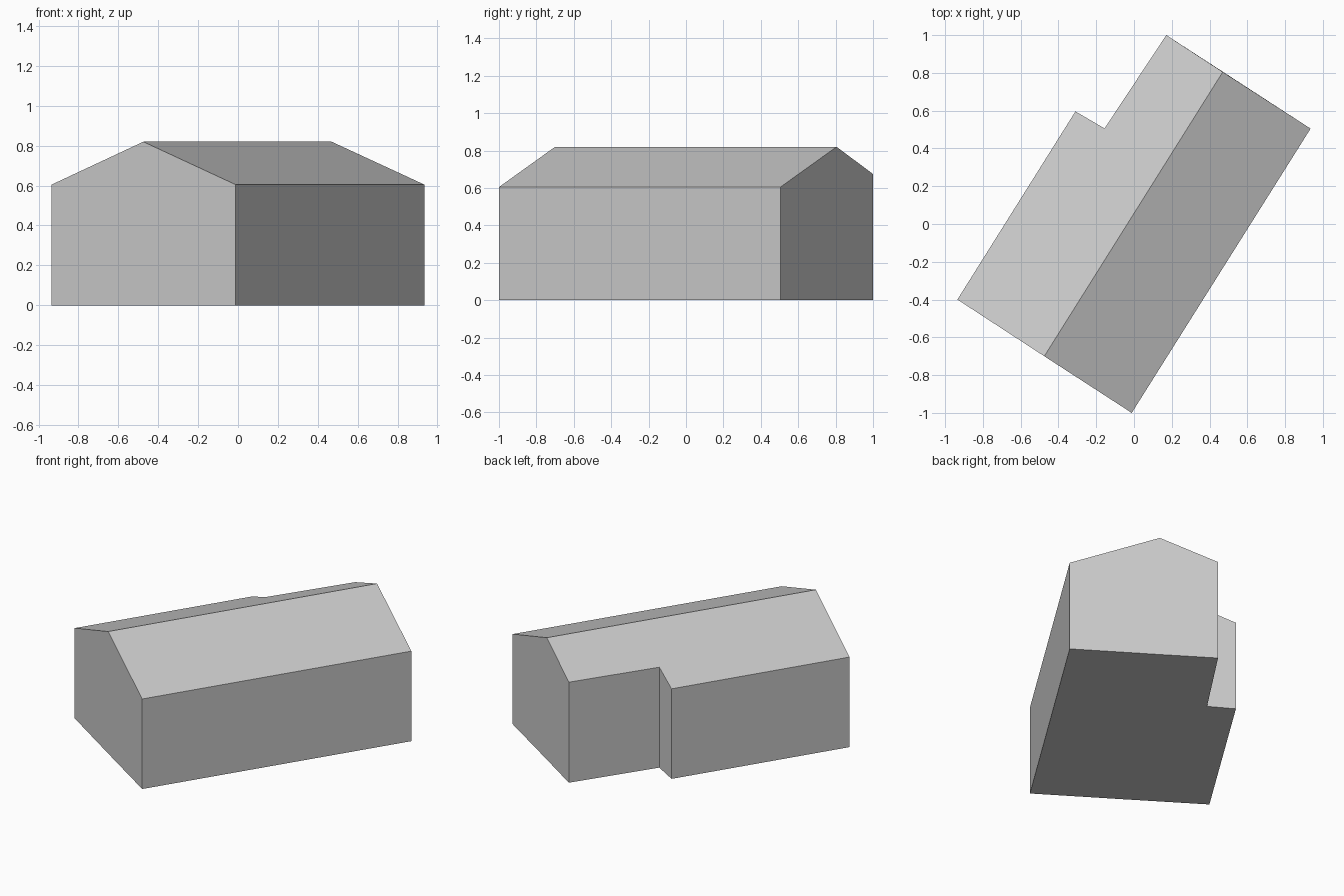
import bpy
import bmesh
from mathutils import Vector

cube = bpy.data.objects.get("Cube")
if cube:
    bpy.data.objects.remove(cube, do_unlink=True)

EAVE, STEP_EAVE, RIDGE = 0.605, 0.675, 0.82


def make_material(name, colour):
    mat = bpy.data.materials.new(name)
    mat.use_nodes = True
    mat.diffuse_color = colour
    mat.node_tree.nodes["Principled BSDF"].inputs["Base Color"].default_value = colour
    return mat


# Footprint corners, anticlockwise from above, each with its wall height
outline = [
    (-0.935, -0.40, EAVE),        # front right corner
    (-0.475, -0.70, RIDGE),       # front gable peak
    (-0.012, -1.0, EAVE),         # front left corner
    (0.935, 0.505, EAVE),         # back left corner
    (0.47, 0.805, RIDGE),         # back gable peak
    (0.171, 1.0, STEP_EAVE),      # back right corner, set in
    (-0.156, 0.506, STEP_EAVE),   # inner corner of the step
    (-0.31, 0.596, EAVE),         # outer corner of the step
]

bm = bmesh.new()
base = [bm.verts.new((x, y, 0)) for x, y, z in outline]
top = [bm.verts.new(p) for p in outline]

# Floor
bm.faces.new(base[::-1])

# Walls, with each gable kept as one five-sided face
front_gable = [base[0], base[1], base[2], top[2], top[1], top[0]]
back_gable = [base[3], base[4], base[5], top[5], top[4], top[3]]
bm.faces.new(front_gable)
bm.faces.new(back_gable)
for i, j in ((2, 3), (5, 6), (6, 7), (7, 0)):
    bm.faces.new((base[i], base[j], top[j], top[i]))

# Roof slopes meeting at the ridge
bm.faces.new(top[1:5])
bm.faces.new([top[0], top[1]] + top[4:])
bm.normal_update()

mesh = bpy.data.meshes.new("gabled_building")
bm.to_mesh(mesh)
bm.free()
mesh.materials.append(make_material("light grey", (0.6, 0.6, 0.6, 1)))
building = bpy.data.objects.new("gabled_building", mesh)
bpy.context.collection.objects.link(building)
